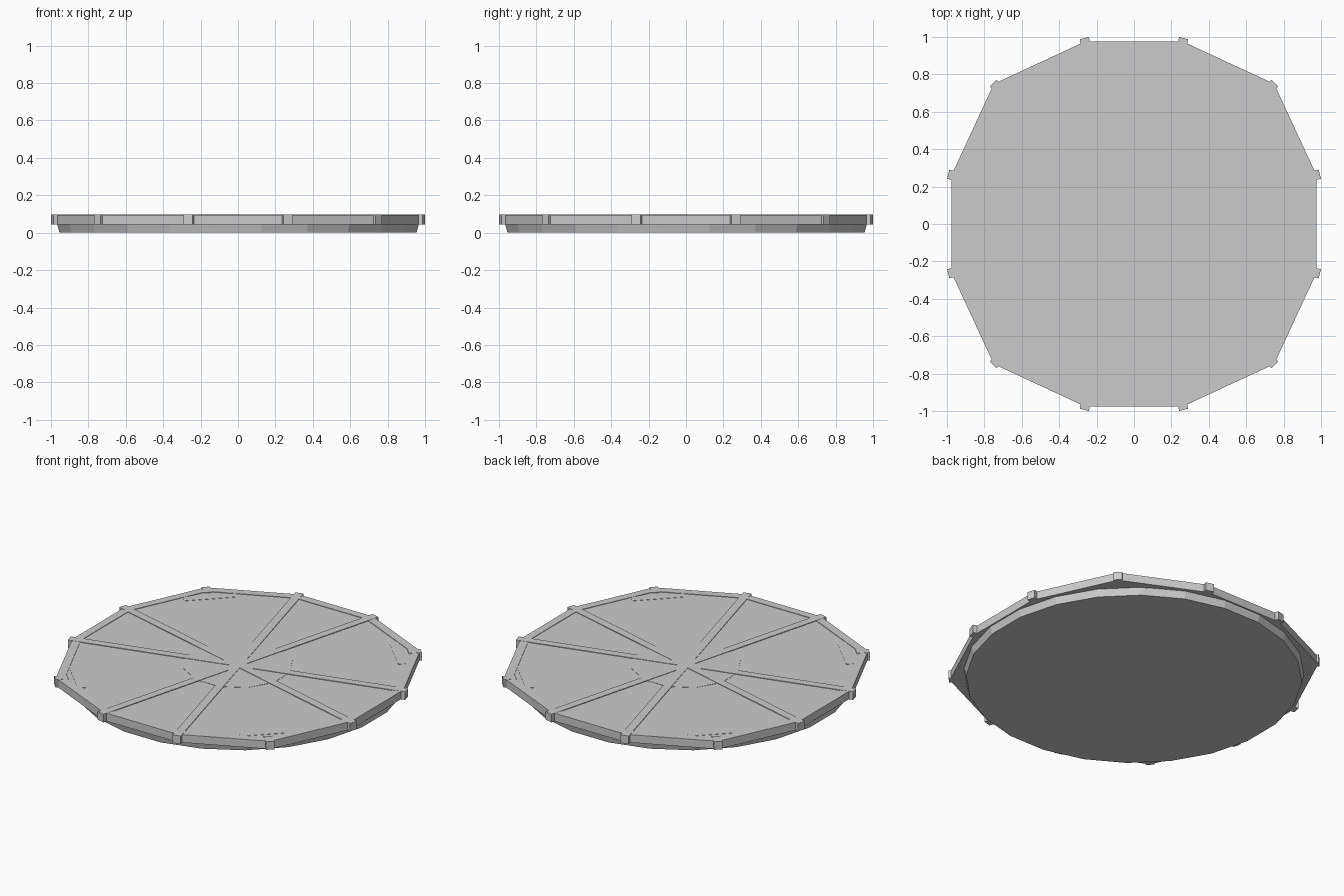
import bpy
from math import radians, cos, sin

if "Cube" in bpy.data.objects:
    bpy.data.objects.remove(bpy.data.objects["Cube"])


def loft(name, bottom, top, z0, z1):
    """Closed solid between two matching outlines."""
    n = len(bottom)
    verts = [(x, y, z0) for x, y in bottom] + [(x, y, z1) for x, y in top]
    faces = [tuple(range(n - 1, -1, -1)), tuple(range(n, 2 * n))]
    faces += [(i, (i + 1) % n, n + (i + 1) % n, n + i) for i in range(n)]
    mesh = bpy.data.meshes.new(name)
    mesh.from_pydata(verts, [], faces)
    obj = bpy.data.objects.new(name, mesh)
    bpy.context.collection.objects.link(obj)
    return obj


def polar(r, deg):
    return (r * cos(radians(deg)), r * sin(radians(deg)))


def ngon(r, n, offset):
    return [polar(r, offset + 360 * i / n) for i in range(n)]


def bar(name, r0, r1, half, deg, z0, z1):
    """Radial box from r0 to r1, turned to the given angle."""
    c, s = cos(radians(deg)), sin(radians(deg))
    pts = [(r0, -half), (r1, -half), (r1, half), (r0, half)]
    pts = [(x * c - y * s, x * s + y * c) for x, y in pts]
    return loft(name, pts, pts, z0, z1)


DECK_Z, TOP_Z = 0.045, 0.096

# Lower tapered disk
loft("base_disk", ngon(0.963, 24, 7.5), ngon(0.975, 24, 7.5), 0, DECK_Z)

# Twelve-sided deck, its diagonal corners pushed outward
angles = [15 + 30 * i for i in range(12)]
outer = [polar(1.06 if a % 90 == 45 else 1.01, a) for a in angles]
inner = [(x * 0.949, y * 0.949) for x, y in outer]
loft("deck_panels", outer, outer, DECK_Z, 0.092)

# Rim strips
for i in range(12):
    j = (i + 1) % 12
    strip = [inner[i], outer[i], outer[j], inner[j]]
    loft(f"rim_strip_{i}", strip, strip, DECK_Z, 0.095)

# Inner ring plate
hub = ngon(0.316, 12, 15)
loft("hub_plate", hub, hub, DECK_Z, 0.0935)

# Spokes, with short end caps and bracket plates on the diagonals
for a in angles:
    if a % 90 == 45:
        bar(f"corner_cap_{a}", 0.99, 1.065, 0.025, a, DECK_Z, TOP_Z)
        bar(f"corner_bracket_{a}", 0.905, 0.96, 0.155, a, 0.041, 0.0935)
    else:
        bar(f"spoke_{a}", 0.0, 1.0286, 0.025, a, DECK_Z, TOP_Z)
